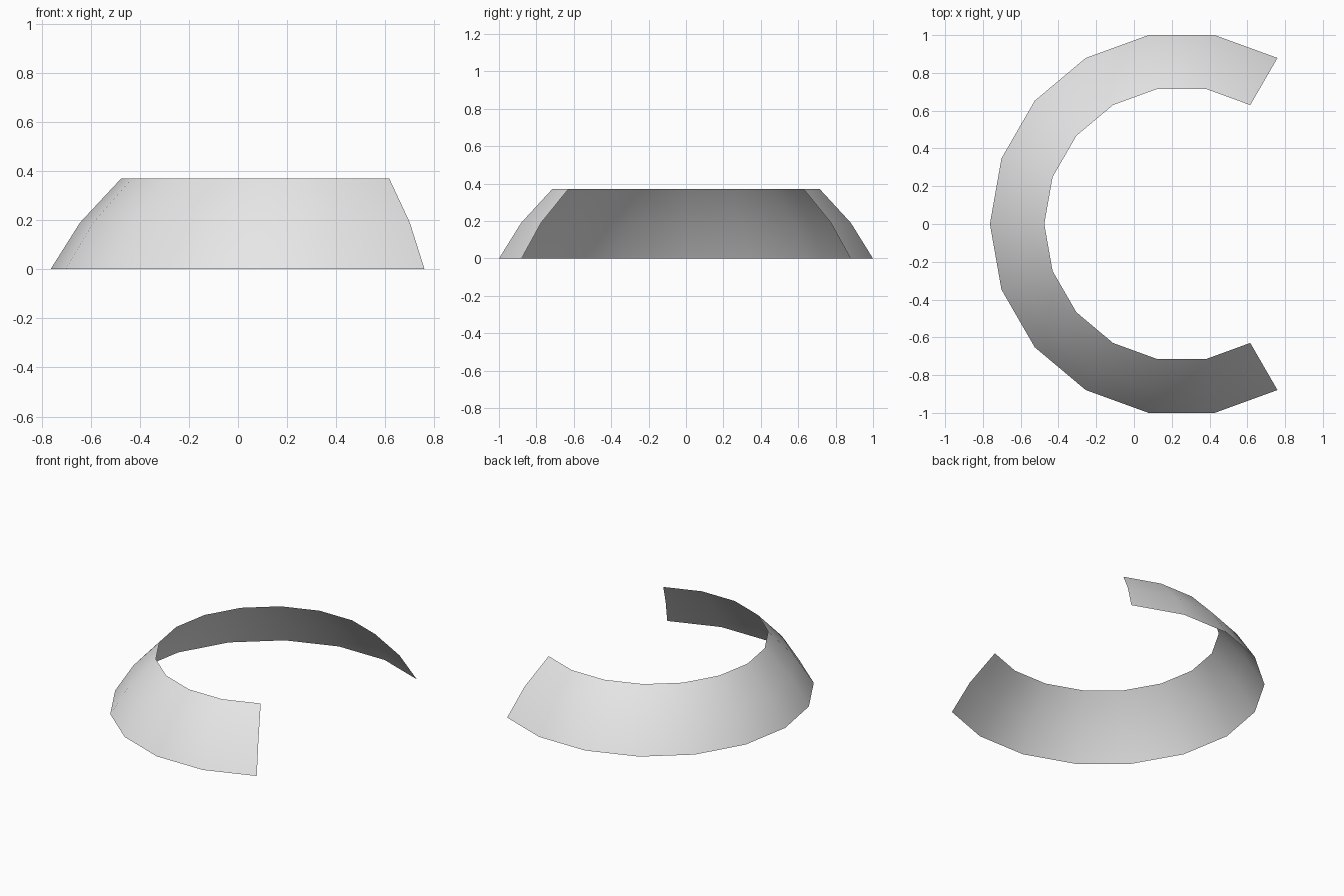
import bpy
import bmesh
import math

cube = bpy.data.objects.get("Cube")
if cube:
    bpy.data.objects.remove(cube, do_unlink=True)

# Plain light grey material
grey = bpy.data.materials.new("light grey")
grey.use_nodes = True
colour = (0.8, 0.8, 0.8, 1)
grey.diffuse_color = colour
grey.node_tree.nodes["Principled BSDF"].inputs["Base Color"].default_value = colour

# Thin open band: a curved profile swept two thirds of the way round
PROFILE = [(1.015, 0.0), (0.895, 0.19), (0.727, 0.37)]
CENTRE_X = 0.252
SEGMENTS = 12
STEP = math.radians(20)

bm = bmesh.new()
columns = []
for i in range(SEGMENTS + 1):
    a = math.radians(60) + i * STEP
    columns.append([bm.verts.new((CENTRE_X + r * math.cos(a), r * math.sin(a), z))
                    for r, z in PROFILE])
for a, b in zip(columns, columns[1:]):
    for j in range(len(PROFILE) - 1):
        face = bm.faces.new((a[j], b[j], b[j + 1], a[j + 1]))
        face.smooth = True

mesh = bpy.data.meshes.new("curved_band")
bm.to_mesh(mesh)
bm.free()
mesh.materials.append(grey)
band = bpy.data.objects.new("curved_band", mesh)
bpy.context.collection.objects.link(band)
